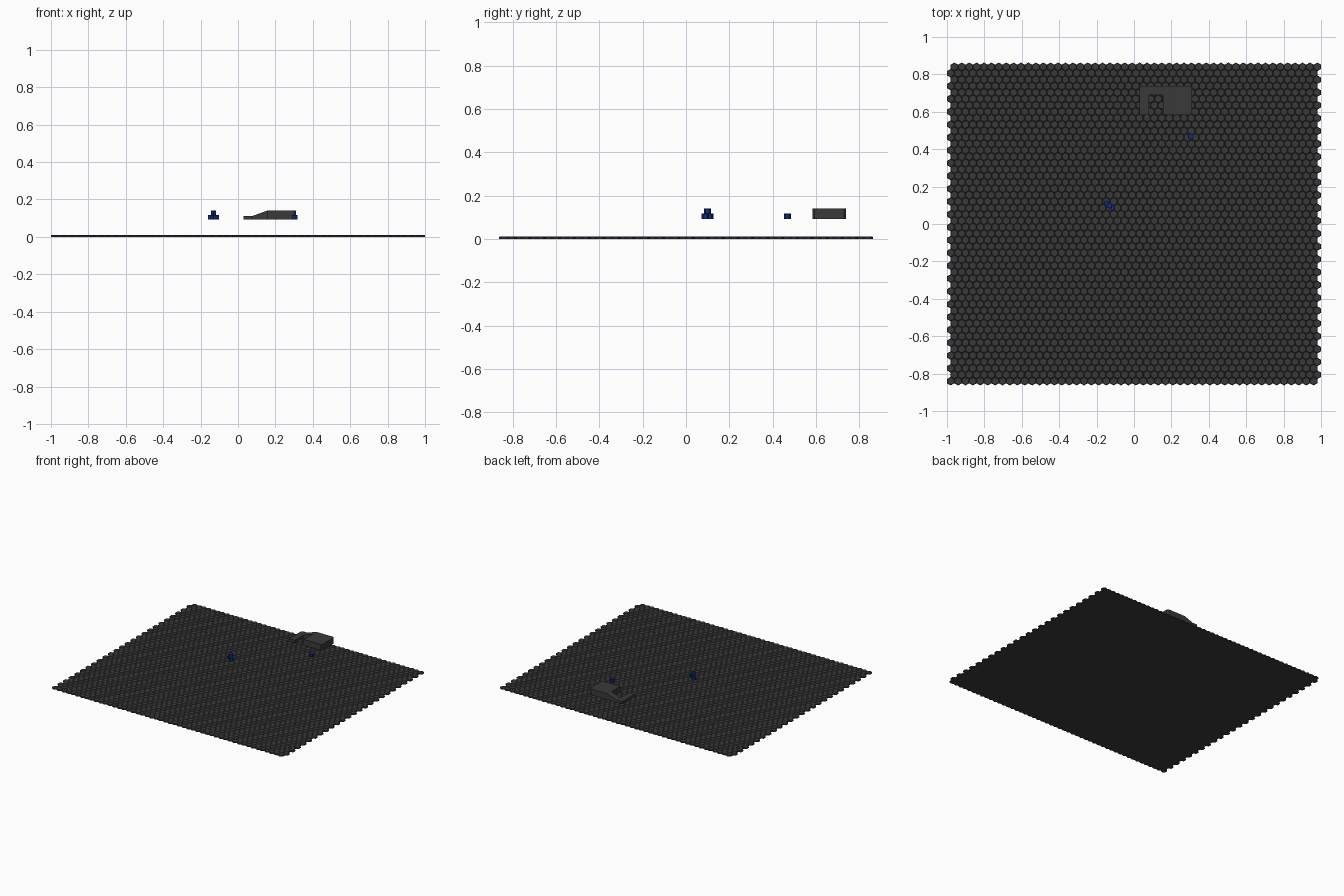
import bpy, bmesh, math

if "Cube" in bpy.data.objects:
    bpy.data.objects.remove(bpy.data.objects["Cube"])

N = 50                          # tiles per row and number of rows
W = 2 / (N + 0.5)               # tile width across flats
ROW = W * math.sqrt(3) / 2
BASE = 0.093                    # height of the floating pieces


def material(name, color):
    m = bpy.data.materials.new(name)
    m.diffuse_color = (*color, 1)
    m.use_nodes = True
    m.node_tree.nodes["Principled BSDF"].inputs["Base Color"].default_value = m.diffuse_color
    return m


def finish(bm, name, mat):
    bmesh.ops.recalc_face_normals(bm, faces=bm.faces[:])
    me = bpy.data.meshes.new(name)
    bm.to_mesh(me)
    bm.free()
    ob = bpy.data.objects.new(name, me)
    bpy.context.collection.objects.link(ob)
    me.materials.append(mat)
    return ob


def hex_prism(bm, x, y, z0, z1, width, cham):
    # pointy hexagon with a chamfered top rim
    rings = []
    for z, w in ((z0, width), (z1 - cham, width), (z1, width - 2 * cham)):
        r = w / math.sqrt(3)
        rings.append([bm.verts.new((x + r * math.sin(i * math.pi / 3),
                                    y + r * math.cos(i * math.pi / 3), z))
                      for i in range(6)])
    for a, b in zip(rings, rings[1:]):
        for i in range(6):
            j = (i + 1) % 6
            bm.faces.new((a[i], a[j], b[j], b[i]))
    bm.faces.new(rings[0][::-1])
    bm.faces.new(rings[-1])


def extrude_outline(name, pts, axis, depth, mat):
    # closed outline pushed along a vector
    bm = bmesh.new()
    f = bm.faces.new([bm.verts.new(p) for p in pts])
    ext = bmesh.ops.extrude_face_region(bm, geom=[f], use_keep_orig=True)
    vs = [e for e in ext["geom"] if isinstance(e, bmesh.types.BMVert)]
    bmesh.ops.translate(bm, verts=vs, vec=[a * depth for a in axis])
    return finish(bm, name, mat)


tile_mat = material("dark_grey", (0.042, 0.042, 0.042))
blue_mat = material("blue", (0.005, 0.025, 0.2))

# Floor of hexagonal tiles, odd rows shifted by half a tile
bm = bmesh.new()
for j in range(N):
    for i in range(N):
        hex_prism(bm, -1 + W * (i + 0.5 + 0.5 * (j % 2)),
                  ROW * (j - (N - 1) / 2), 0, 0.011, W, 0.0028)
finish(bm, "hex_floor", tile_mat)

# Blue tokens: a stack of three and a single one
for name, x, y, level in (("token_base_left", -0.146, 0.110, 0),
                          ("token_base_right", -0.117, 0.088, 0),
                          ("token_top", -0.131, 0.099, 1),
                          ("token_single", 0.304, 0.468, 0)):
    bm = bmesh.new()
    z = BASE + 0.0235 * level
    hex_prism(bm, x, y, z, z + 0.0235, 0.029, 0.001)
    finish(bm, name, blue_mat)

# Grey platform: low arm, ramp along the back, high block
Y0, Y1, C = 0.584, 0.738, 0.01
LOW, HIGH = BASE + 0.02, BASE + 0.047
UP = (0, 0, 1)
arm = [(0.03, Y0), (0.08, Y0), (0.08, Y1), (0.03 + C, Y1), (0.03, Y1 - C)]
extrude_outline("low_arm", [(x, y, BASE) for x, y in arm], UP, LOW - BASE, tile_mat)
block = [(0.155, Y0), (0.31 - C, Y0), (0.31, Y0 + C), (0.31, Y1 - C),
         (0.31 - C, Y1), (0.155, Y1)]
extrude_outline("high_block", [(x, y, BASE) for x, y in block], UP, HIGH - BASE, tile_mat)
ramp = [(0.08, BASE), (0.155, BASE), (0.155, HIGH), (0.08, LOW)]
extrude_outline("ramp", [(x, 0.69, z) for x, z in ramp], (0, 1, 0), Y1 - 0.69, tile_mat)
